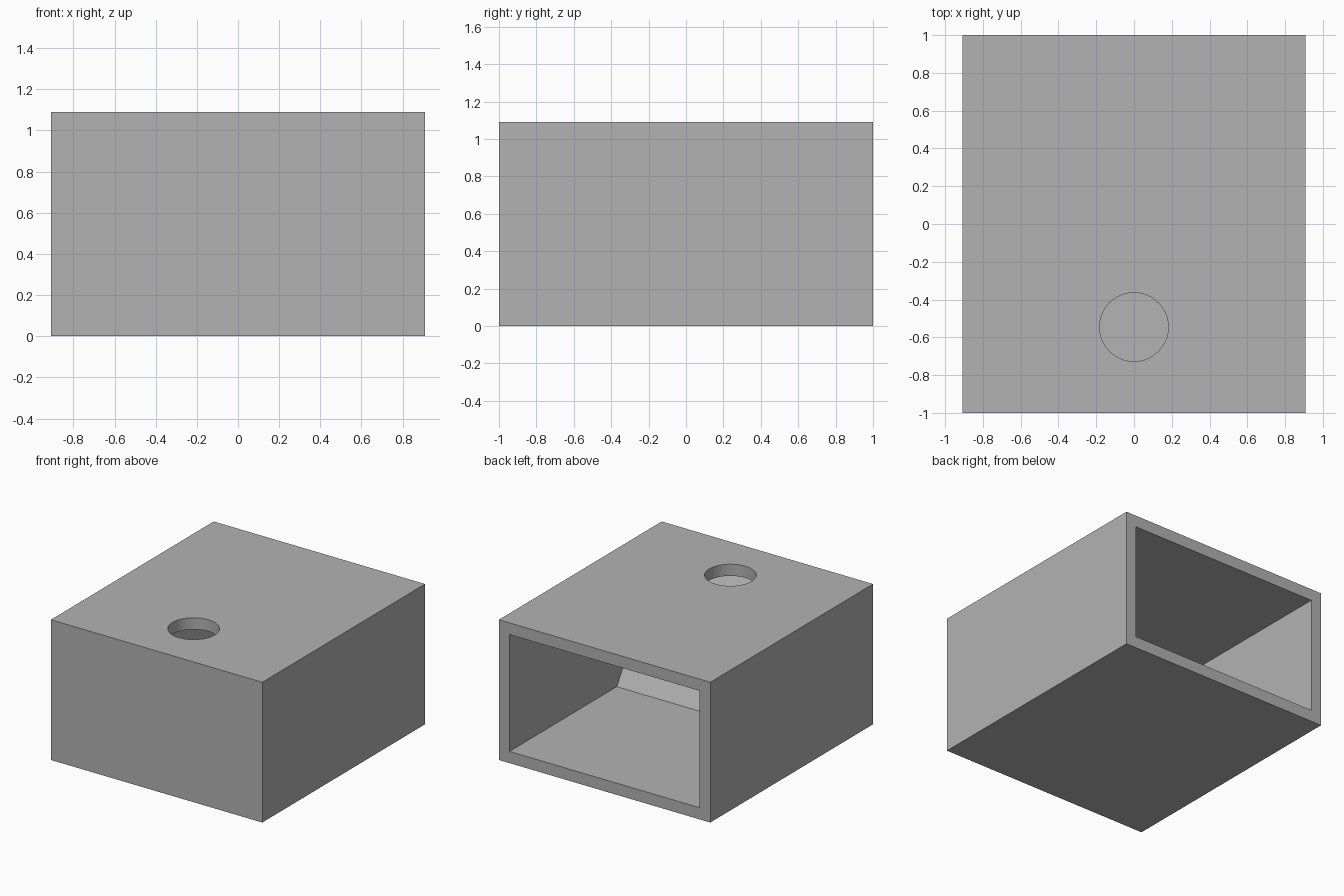
import bpy, bmesh
from math import radians

if "Cube" in bpy.data.objects:
    bpy.data.objects.remove(bpy.data.objects["Cube"], do_unlink=True)

U = 2 / 22                      # one wall thickness
W, D, H = 20 * U, 2.0, 12 * U   # outer size
FRONT, BACK = -D / 2, D / 2

grey = bpy.data.materials.new("plain grey")
grey.use_nodes = True
COLOUR = (0.448, 0.448, 0.448, 1)
grey.diffuse_color = COLOUR
grey.node_tree.nodes["Principled BSDF"].inputs["Base Color"].default_value = COLOUR


def prism(name, profile, width):
    """Extrude a (y, z) side profile across x, centred."""
    bm = bmesh.new()
    face = bm.faces.new([bm.verts.new((-width / 2, y, z)) for y, z in profile])
    new = bmesh.ops.extrude_face_region(bm, geom=[face])["geom"]
    bmesh.ops.translate(bm, vec=(width, 0, 0),
                        verts=[v for v in new if isinstance(v, bmesh.types.BMVert)])
    bmesh.ops.recalc_face_normals(bm, faces=bm.faces)
    mesh = bpy.data.meshes.new(name)
    bm.to_mesh(mesh)
    bm.free()
    mesh.materials.append(grey)
    obj = bpy.data.objects.new(name, mesh)
    bpy.context.collection.objects.link(obj)
    return obj


def cut(target, cutter):
    """Subtract the cutter and throw it away."""
    cutter.hide_render = True
    mod = target.modifiers.new("cut", "BOOLEAN")
    mod.operation, mod.solver, mod.object = "DIFFERENCE", "EXACT", cutter
    bpy.ops.object.select_all(action="DESELECT")
    bpy.context.view_layer.objects.active = target
    target.select_set(True)
    bpy.ops.object.modifier_apply(modifier=mod.name)
    bpy.data.objects.remove(cutter, do_unlink=True)


# Outer block
box = prism("box_housing", [(FRONT, 0), (BACK, 0), (BACK, H), (FRONT, H)], W)

# Cavity open at the back, with a sloping ramp at its front end
cavity = prism("cavity_cutter",
               [(FRONT + 7.5 * U, U), (BACK + U, U), (BACK + U, H - U), (FRONT + U, H - U)],
               W - 2 * U)
cut(box, cavity)

# Round drop hole through the roof
bpy.ops.mesh.primitive_cylinder_add(vertices=64, radius=2 * U, depth=2 * U,
                                    location=(0, FRONT + 5 * U, H - U / 2))
hole = bpy.context.object
hole.data.materials.append(grey)
cut(box, hole)

bpy.ops.object.shade_smooth_by_angle(angle=radians(30))
